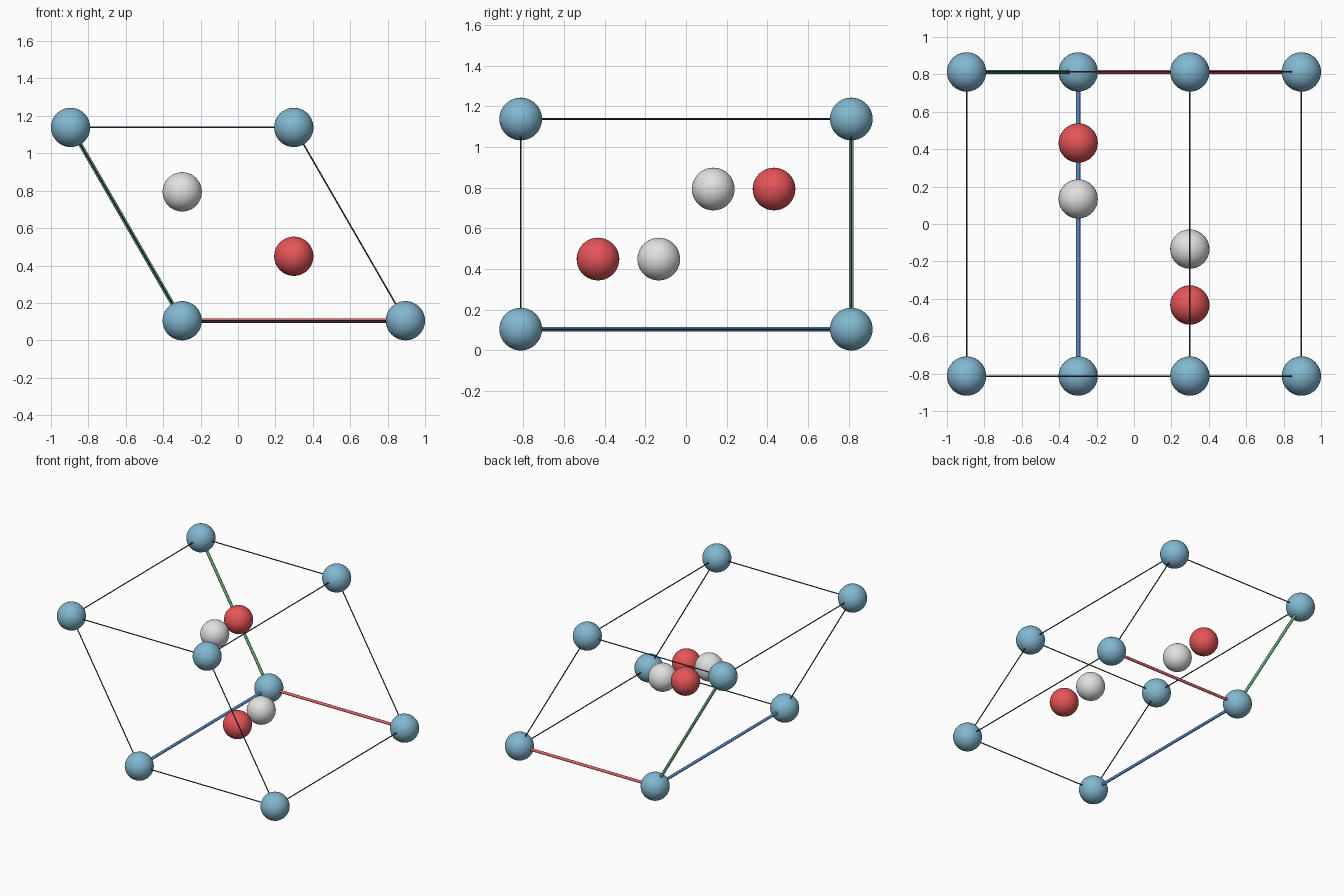
import bpy
from mathutils import Vector

if "Cube" in bpy.data.objects:
    bpy.data.objects.remove(bpy.data.objects["Cube"])


def srgb(c):
    c /= 255
    return c / 12.92 if c <= 0.04045 else ((c + 0.055) / 1.055) ** 2.4


def material(name, r, g, b):
    m = bpy.data.materials.new(name)
    m.diffuse_color = (srgb(r), srgb(g), srgb(b), 1)
    m.use_nodes = True
    m.node_tree.nodes["Principled BSDF"].inputs["Base Color"].default_value = m.diffuse_color
    return m


TEAL = material("teal", 130, 184, 208)
RED = material("red", 230, 84, 88)
GREY = material("light grey", 225, 225, 226)
DARK = material("dark slate line", 52, 68, 82)
AXIS_RED = material("axis red", 226, 98, 108)
AXIS_GREEN = material("axis green", 106, 172, 122)
AXIS_BLUE = material("axis blue", 94, 142, 206)

R = 0.105                                # ball radius
A = 0.895 * 4 / 3                        # hexagonal cell edge
ORIGIN = Vector((-A / 4, 0.813, R))
VA = Vector((A, 0, 0))
VB = Vector((-A / 2, 0, A * 3 ** 0.5 / 2))
VC = Vector((0, -1.626, 0))


def point(u, v, w):
    return ORIGIN + VA * u + VB * v + VC * w


def finish(name, mat):
    ob = bpy.context.object
    ob.name = name
    ob.data.materials.append(mat)
    bpy.ops.object.shade_smooth_by_angle()


def ball(name, pos, mat):
    bpy.ops.mesh.primitive_uv_sphere_add(segments=40, ring_count=20, radius=R, location=pos)
    finish(name, mat)


def rod(name, p, q, radius, mat):
    d = q - p
    bpy.ops.mesh.primitive_cylinder_add(vertices=16, radius=radius, depth=d.length,
                                        location=(p + q) / 2)
    bpy.context.object.rotation_euler = d.to_track_quat('Z', 'Y').to_euler()
    finish(name, mat)


# Corner balls
for u in (0, 1):
    for v in (0, 1):
        for w in (0, 1):
            ball("corner_ball", point(u, v, w), TEAL)

# Inner balls: two pairs on the thirds of the cell, mirrored along y
for u, v, side in ((1 / 3, 2 / 3, 1), (2 / 3, 1 / 3, -1)):
    for name, y, mat in (("inner_red_ball", 0.433, RED), ("inner_grey_ball", 0.134, GREY)):
        p = point(u, v, 0)
        p.y = side * y
        ball(name, p, mat)

# Cell edges: the three leaving the origin are thick coloured axes
axis_mats = (AXIS_RED, AXIS_GREEN, AXIS_BLUE)
axis_names = ("red_axis", "green_axis", "blue_axis")
for k in range(3):
    for i in (0, 1):
        for j in (0, 1):
            start = [i, j]
            start.insert(k, 0)
            end = [i, j]
            end.insert(k, 1)
            if i == j == 0:
                rod(axis_names[k], point(*start), point(*end), 0.011, axis_mats[k])
            else:
                rod("cell_edge", point(*start), point(*end), 0.004, DARK)
